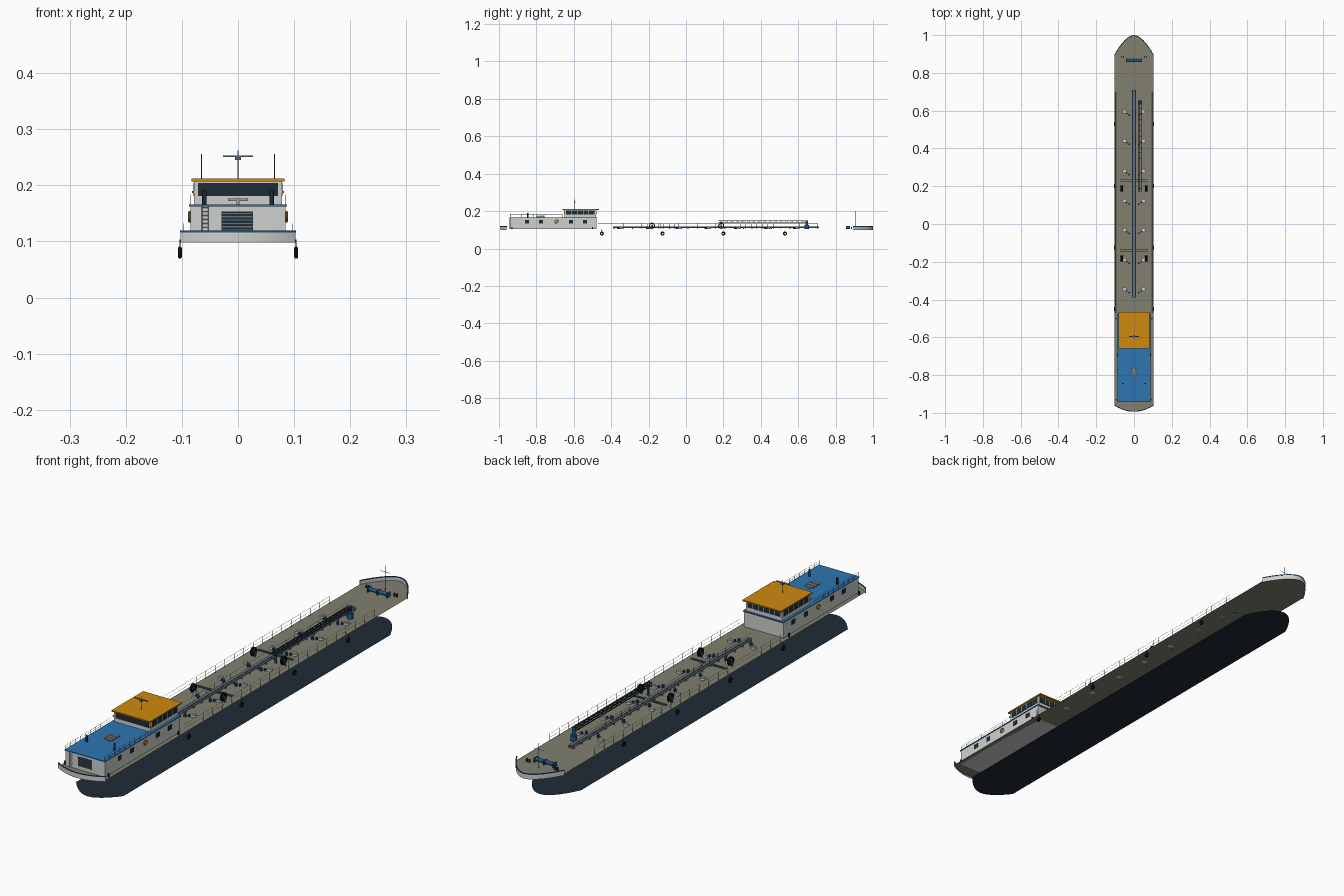
import bpy, bmesh, math
from mathutils import Vector, Matrix

if "Cube" in bpy.data.objects:
    bpy.data.objects.remove(bpy.data.objects["Cube"])


def material(name, r, g, b):
    m = bpy.data.materials.new(name)
    m.diffuse_color = (r, g, b, 1)
    m.use_nodes = True
    m.node_tree.nodes["Principled BSDF"].inputs["Base Color"].default_value = m.diffuse_color
    return m


KHAKI = material("deck khaki", 0.22, 0.215, 0.16)
WHITE = material("off white", 0.62, 0.64, 0.62)
BLUE = material("roof blue", 0.026, 0.18, 0.45)
RIM = material("trim blue", 0.015, 0.09, 0.22)
ORANGE = material("orange", 0.62, 0.25, 0.005)
NAVY = material("dark navy", 0.014, 0.025, 0.036)
BLACK = material("rubber black", 0.008, 0.009, 0.01)
STEEL = material("pipe steel", 0.13, 0.17, 0.21)
RAIL = material("rail grey", 0.36, 0.37, 0.36)


class Part:
    """Collects simple solids into one named object."""

    def __init__(self, name, mat, smooth=False):
        self.name, self.mat, self.smooth = name, mat, smooth
        self.bm = bmesh.new()

    def box(self, x0, x1, y0, y1, z0, z1):
        mtx = Matrix.Translation(((x0 + x1) / 2, (y0 + y1) / 2, (z0 + z1) / 2))
        mtx = mtx @ Matrix.Diagonal((abs(x1 - x0), abs(y1 - y0), abs(z1 - z0), 1))
        bmesh.ops.create_cube(self.bm, size=1, matrix=mtx)

    def rod(self, a, b, r, n=6):
        a, b = Vector(a), Vector(b)
        rot = (b - a).to_track_quat('Z', 'Y').to_matrix().to_4x4()
        bmesh.ops.create_cone(self.bm, cap_ends=True, segments=n, radius1=r, radius2=r,
                              depth=(b - a).length,
                              matrix=Matrix.Translation((a + b) / 2) @ rot)

    def ring(self, c, big, small, n=16, m=8):
        """Torus with its axis along x."""
        rows = []
        for i in range(n):
            t = 2 * math.pi * i / n
            rows.append([])
            for j in range(m):
                p = 2 * math.pi * j / m
                r = big + small * math.cos(p)
                rows[-1].append(self.bm.verts.new((c[0] + small * math.sin(p),
                                                   c[1] + r * math.cos(t), c[2] + r * math.sin(t))))
        for i in range(n):
            for j in range(m):
                k, l = (i + 1) % n, (j + 1) % m
                self.bm.faces.new((rows[i][j], rows[k][j], rows[k][l], rows[i][l]))

    def sheet(self, pts, z):
        self.bm.faces.new([self.bm.verts.new((x, y, z)) for x, y in pts])

    def wall(self, pts, z0, z1, t):
        """Thin upright strip along an open path, t thick on both sides."""
        rows = []
        for i, (x, y) in enumerate(pts):
            a, b = Vector(pts[max(i - 1, 0)]), Vector(pts[min(i + 1, len(pts) - 1)])
            d = (b - a).normalized() * t
            rows.append([self.bm.verts.new((x + s * d.y, y - s * d.x, z))
                         for s, z in ((-1, z0), (1, z0), (1, z1), (-1, z1))])
        for p, q in zip(rows, rows[1:]):
            for j in range(4):
                k = (j + 1) % 4
                self.bm.faces.new((p[j], p[k], q[k], q[j]))
        self.bm.faces.new(rows[0])
        self.bm.faces.new(rows[-1][::-1])

    def done(self):
        bmesh.ops.recalc_face_normals(self.bm, faces=self.bm.faces)
        me = bpy.data.meshes.new(self.name)
        self.bm.to_mesh(me)
        self.bm.free()
        me.materials.append(self.mat)
        ob = bpy.data.objects.new(self.name, me)
        bpy.context.collection.objects.link(ob)
        if self.smooth:
            bpy.context.view_layer.objects.active = ob
            ob.select_set(True)
            bpy.ops.object.shade_smooth_by_angle(angle=math.radians(40))
            ob.select_set(False)
        return ob


def arc(w, y_side, y_tip, power, n=20):
    """Curved end of the hull from +x to -x."""
    out = []
    for i in range(n + 1):
        u = math.cos(math.pi * i / n)
        out.append((w * u, y_side + (y_tip - y_side) * (1 - abs(u) ** power)))
    return out


D, W = 0.103, 0.102
SIDES = (-1, 1)

# Hull: flat keel plate and deck plate
p = Part("keel_plate", NAVY)
p.sheet(arc(W, 0.79, 0.90, 2) + arc(W, -0.85, -0.925, 1.8)[::-1], 0)
p.done()
bow, stern = arc(W, 0.895, 0.998, 1.8), arc(W, -0.96, -0.992, 2)
p = Part("deck", KHAKI)
p.sheet(bow + stern[::-1], D)
p.done()

# Bulwarks with blue capping rails
p, q = Part("bulwarks", WHITE, True), Part("bulwark_caps", RIM, True)
for path in (bow, stern):
    p.wall(path, 0.098, 0.116, 0.001)
    q.wall(path, 0.116, 0.119, 0.002)
p.done()
q.done()

# Tyre fenders hung along the sides
p = Part("fenders", BLACK, True)
for s in SIDES:
    for y in (-0.45, -0.125, 0.2, 0.53):
        p.ring((s * 0.1035, y, 0.08), 0.0075, 0.0035)
        p.rod((s * 0.1035, y, 0.087), (s * 0.1035, y, D), 0.0006, 4)
p.done()

# Accommodation house and wheelhouse
p = Part("house", WHITE)
p.box(-0.085, 0.085, -0.94, -0.478, D, 0.162)
p.box(-0.078, 0.078, -0.65, -0.48, 0.165, 0.207)
p.done()
p = Part("house_roof", BLUE)
p.box(-0.087, 0.087, -0.943, -0.474, 0.162, 0.166)
p.done()
p = Part("wheelhouse_roof", ORANGE)
p.box(-0.083, 0.083, -0.66, -0.465, 0.207, 0.212)
p.done()

# Dark window plates and the louvre backing
p = Part("windows", NAVY)
for y in (-0.6505, -0.4795):
    p.box(-0.071, 0.071, y - 0.001, y + 0.001, 0.181, 0.204)
for s in SIDES:
    p.box(s * 0.077, s * 0.079, -0.642, -0.488, 0.181, 0.204)
    for y in (-0.85, -0.775, -0.615, -0.54):
        p.box(s * 0.084, s * 0.0862, y - 0.011, y + 0.011, 0.135, 0.153)
p.box(-0.029, 0.027, -0.9415, -0.939, 0.117, 0.153)
p.done()
p = Part("window_bars", WHITE)
for s in SIDES:
    for i in range(1, 5):
        y = -0.642 + i * 0.0308
        p.box(s * 0.078, s * 0.0796, y - 0.0012, y + 0.0012, 0.181, 0.204)
for i in range(1, 6):
    x = -0.071 + i * 0.0237
    p.box(x - 0.001, x + 0.001, -0.4785, -0.478, 0.181, 0.204)
p.done()
p = Part("louvre_slats", STEEL)
for i in range(6):
    p.box(-0.029, 0.027, -0.943, -0.941, 0.119 + i * 0.006, 0.121 + i * 0.006)
p.done()

# Life rings and side lamps
p = Part("life_rings", ORANGE, True)
for s in SIDES:
    p.ring((s * 0.0865, -0.692, 0.144), 0.0085, 0.0022)
    p.box(s * 0.078, s * 0.082, -0.656, -0.65, 0.186, 0.19)
p.done()

# Exhausts, roof bench slats, ladder
p = Part("exhausts", NAVY, True)
for s in SIDES:
    p.rod((s * 0.06, -0.845, 0.165), (s * 0.06, -0.845, 0.191), 0.0038, 12)
p.done()
p = Part("roof_vent", RAIL)
for y in (-0.795, -0.778, -0.761):
    p.box(-0.018, 0.018, y - 0.005, y + 0.005, 0.172, 0.176)
p.box(-0.003, 0.003, -0.8, -0.756, 0.166, 0.172)
p.done()
p = Part("ladder", RAIL)
for x in (-0.064, -0.053):
    p.rod((x, -0.943, D), (x, -0.943, 0.163), 0.0007, 4)
for i in range(8):
    p.rod((-0.064, -0.943, 0.111 + i * 0.007), (-0.053, -0.943, 0.111 + i * 0.007), 0.0006, 4)
p.done()

# Masts and aerials
p = Part("masts", STEEL)
p.rod((0, -0.595, 0.21), (0, -0.595, 0.262), 0.0014)
p.box(-0.027, 0.027, -0.597, -0.593, 0.25, 0.253)
p.box(-0.005, 0.005, -0.6, -0.59, 0.245, 0.25)
p.rod((0, 0.905, D), (0, 0.905, 0.2), 0.0012)
p.rod((-0.022, 0.905, 0.175), (0.022, 0.905, 0.175), 0.0008, 4)
for s in SIDES:
    p.rod((s * 0.065, -0.575, 0.21), (s * 0.065, -0.575, 0.256), 0.0005, 4)
p.done()

# Railings on the deck sides and on the house roof
p = Part("railings", RAIL)
for s in SIDES:
    for x, y0, y1, z, h, n in ((0.097, -0.47, 0.70, D, 0.029, 40), (0.084, -0.94, -0.662, 0.166, 0.017, 9)):
        for f in (0.5, 1):
            p.rod((s * x, y0, z + h * f), (s * x, y1, z + h * f), 0.0005, 4)
        for i in range(n + 1):
            y = y0 + (y1 - y0) * i / n
            p.rod((s * x, y, z), (s * x, y, z + h), 0.0005, 4)
p.done()

# Central cargo pipes, cross pipes and catwalk
p = Part("cargo_pipes", STEEL, True)
for x in (-0.008, 0.008):
    p.rod((x, -0.39, 0.112), (x, 0.71, 0.112), 0.0033, 10)
for y in (0.23, -0.14):
    for dy in (-0.004, 0.004):
        p.rod((-0.075, y + dy, 0.111), (0.075, y + dy, 0.111), 0.002, 8)
p.done()
p = Part("catwalk", STEEL)
p.box(-0.005, 0.005, -0.39, 0.71, 0.115, 0.117)
for i in range(23):
    y = -0.385 + i * 0.0495
    p.box(-0.011, 0.011, y - 0.002, y + 0.002, D, 0.11)
    p.rod((-0.006, y, 0.115), (-0.006, y, 0.136), 0.0005, 4)
p.rod((-0.006, -0.39, 0.136), (-0.006, 0.71, 0.136), 0.0005, 4)
p.done()

# Tank hatches with valves beside them
p, q = Part("tank_hatches", WHITE, True), Part("valves", RIM, True)
for y in (0.595, 0.44, 0.28, 0.123, -0.032, -0.19, -0.345):
    for s in SIDES:
        p.rod((s * 0.05, y, D), (s * 0.05, y, 0.111), 0.0105, 14)
        p.rod((s * 0.05, y, 0.111), (s * 0.05, y, 0.114), 0.006, 10)
        q.rod((s * 0.026, y - 0.018, D), (s * 0.026, y - 0.018, 0.115), 0.005, 8)
        q.rod((s * 0.038, y - 0.01, D), (s * 0.038, y - 0.01, 0.112), 0.004, 8)
p.done()
q.done()

# Hose reels
p, q = Part("hose_reels", BLACK, True), Part("reel_stands", RIM)
for y in (0.188, -0.182):
    for s in SIDES:
        for dx in (-0.003, 0.003):
            p.ring((s * 0.065 + dx, y, 0.122), 0.0135, 0.003)
        q.rod((s * 0.058, y, 0.122), (s * 0.072, y, 0.122), 0.004, 10)
        for dx in (-0.0065, 0.0065):
            q.box(s * 0.065 + dx - 0.001, s * 0.065 + dx + 0.001, y - 0.004, y + 0.004, D, 0.124)
p.done()
q.done()

# Deck crane: pedestal and lattice boom laid flat
p = Part("crane_pedestal", RIM, True)
p.rod((0.032, 0.645, D), (0.032, 0.645, 0.125), 0.012, 16)
p.rod((0.032, 0.645, 0.125), (0.032, 0.645, 0.15), 0.007, 12)
p.box(0.028, 0.036, 0.185, 0.19, D, 0.14)
p.done()
p = Part("crane_boom", NAVY)
for x in (0.026, 0.038):
    for z in (0.14, 0.149):
        p.box(x - 0.0018, x + 0.0018, 0.17, 0.645, z - 0.0015, z + 0.0015)
    for i in range(16):
        y = 0.175 + i * 0.029
        p.rod((x, y, 0.14), (x, y + 0.029, 0.149), 0.0008, 4)
for i in range(17):
    y = 0.175 + i * 0.029
    p.box(0.026, 0.038, y - 0.001, y + 0.001, 0.147, 0.149)
p.done()

# Anchor winch and bollards
p = Part("anchor_winch", RIM, True)
p.rod((-0.04, 0.866, 0.113), (0.04, 0.866, 0.113), 0.007, 12)
for x in (-0.041, 0, 0.041):
    p.box(x - 0.002, x + 0.002, 0.855, 0.877, D, 0.12)
p.done()
p = Part("bollards", NAVY, True)
for s in SIDES:
    for x, y in ((0.055, 0.885), (0.066, 0.885), (0.094, -0.5), (0.094, -0.93)):
        p.rod((s * x, y, D), (s * x, y, 0.115), 0.0035, 10)
p.done()
